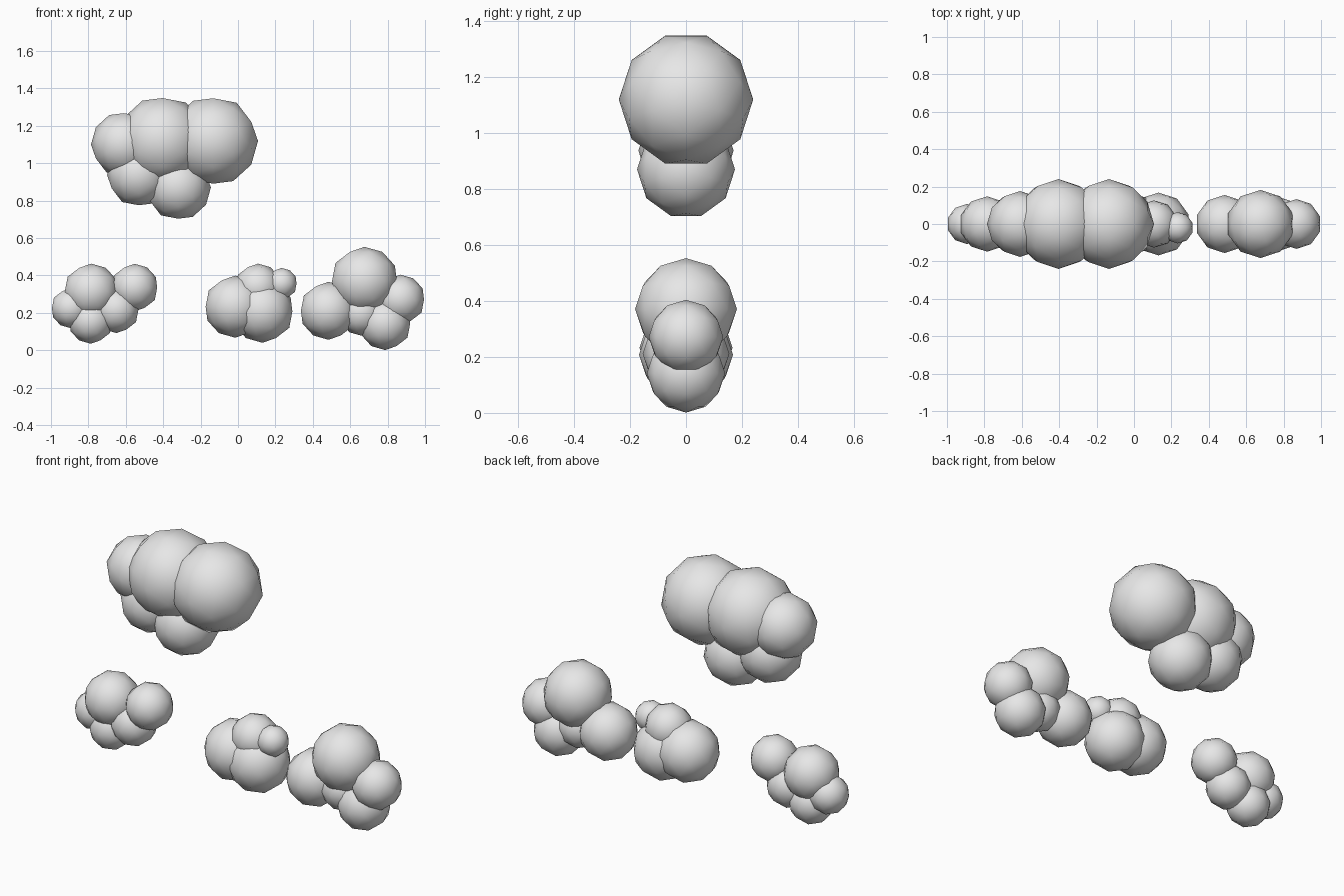
import bpy, bmesh, math
from mathutils import Matrix

if "Cube" in bpy.data.objects:
    bpy.data.objects.remove(bpy.data.objects["Cube"])

mat = bpy.data.materials.new("cloud_light_grey")
mat.diffuse_color = (0.8, 0.8, 0.8, 1)
mat.use_nodes = True
mat.node_tree.nodes["Principled BSDF"].inputs["Base Color"].default_value = mat.diffuse_color


def cloud(name, puffs, tilt=0):
    """One cloud of overlapping low-poly balls: (x, y, z, radius)."""
    bm = bmesh.new()
    for x, y, z, r in puffs:
        place = Matrix.Translation((x, y, z)) @ Matrix.Rotation(math.radians(tilt), 4, 'Y')
        bmesh.ops.create_icosphere(bm, subdivisions=2, radius=r, matrix=place)
    for f in bm.faces:
        f.smooth = True
    me = bpy.data.meshes.new(name)
    bm.to_mesh(me)
    bm.free()
    me.materials.append(mat)
    bpy.context.collection.objects.link(bpy.data.objects.new(name, me))


# Large upper cloud, turned a quarter about y
cloud("large_upper_cloud", [
    (-0.133, 0, 1.119, 0.24), (-0.404, 0, 1.12, 0.24), (-0.61, 0, 1.10, 0.176),
    (-0.53, 0, 0.937, 0.17), (-0.32, 0, 0.87, 0.175)], tilt=90)

# Small left cloud
cloud("left_cloud", [
    (-0.785, 0, 0.315, 0.148), (-0.553, 0, 0.335, 0.127), (-0.893, 0, 0.225, 0.107),
    (-0.787, 0, 0.155, 0.12), (-0.65, 0, 0.215, 0.123)])

# Small middle cloud
cloud("middle_cloud", [
    (-0.015, 0, 0.233, 0.166), (0.131, 0, 0.208, 0.168), (0.107, 0, 0.337, 0.126),
    (0.233, -0.02, 0.356, 0.084)])

# Right cloud, touching the ground
cloud("right_cloud", [
    (0.676, 0, 0.371, 0.182), (0.484, 0, 0.211, 0.155), (0.868, 0, 0.271, 0.133),
    (0.787, 0, 0.141, 0.14), (0.66, 0, 0.198, 0.12)])
